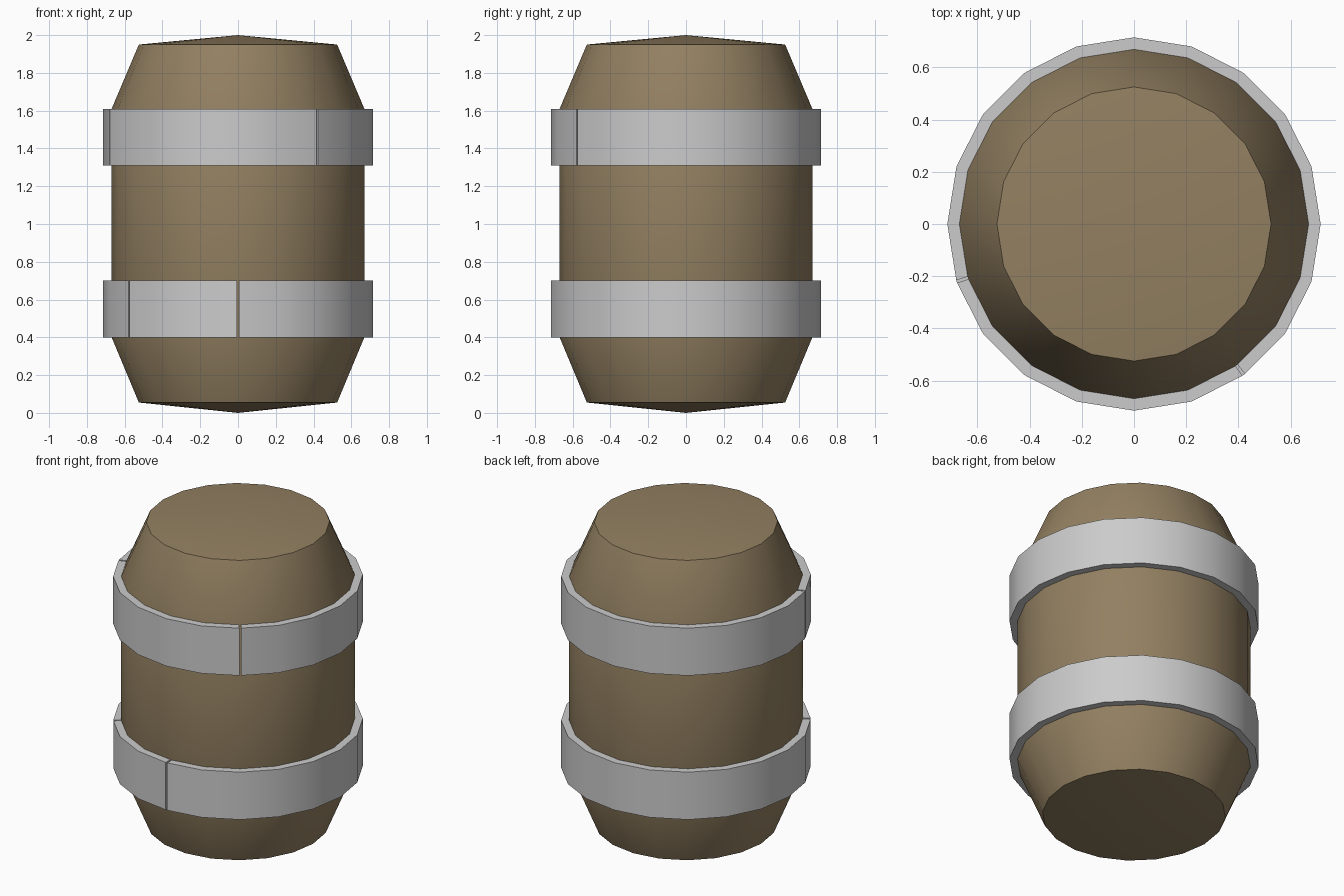
import bpy, bmesh, math
from mathutils import Vector

if "Cube" in bpy.data.objects:
    bpy.data.objects.remove(bpy.data.objects["Cube"])

SIDES = 20
STEP = 2 * math.pi / SIDES


def material(name, color):
    m = bpy.data.materials.new(name)
    m.diffuse_color = (*color, 1)
    m.use_nodes = True
    m.node_tree.nodes["Principled BSDF"].inputs["Base Color"].default_value = m.diffuse_color
    return m


def finish(name, bm, mat=None):
    bmesh.ops.recalc_face_normals(bm, faces=bm.faces)
    mesh = bpy.data.meshes.new(name)
    bm.to_mesh(mesh)
    bm.free()
    ob = bpy.data.objects.new(name, mesh)
    bpy.context.collection.objects.link(ob)
    if mat:
        mesh.materials.append(mat)
    bpy.ops.object.select_all(action='DESELECT')
    ob.select_set(True)
    bpy.context.view_layer.objects.active = ob
    bpy.ops.object.shade_smooth_by_angle(angle=math.radians(30))
    return ob


def corner(i, r):
    return Vector((r * math.cos(i * STEP), r * math.sin(i * STEP), 0))


# Barrel body: lathed profile with shallow conical ends
def barrel(profile, mat):
    bm = bmesh.new()
    verts = [bm.verts.new((r, 0, z)) for r, z in profile]
    edges = [bm.edges.new(p) for p in zip(verts, verts[1:])]
    bmesh.ops.spin(bm, geom=verts + edges, cent=(0, 0, 0), axis=(0, 0, 1),
                   angle=2 * math.pi, steps=SIDES)
    bmesh.ops.remove_doubles(bm, verts=bm.verts, dist=1e-4)
    finish("barrel_body", bm, mat)


# Hoop: arcs of rectangular section, with a narrow gap at each joint
def hoop(name, z0, z1, joints, r_in=0.668, r_out=0.715, gap=0.024):
    bm = bmesh.new()
    for a, b in zip(joints, joints[1:] + [joints[0] + SIDES]):
        rings = []
        for i in range(a, b + 1):
            pair = []
            for r in (r_in, r_out):
                p = corner(i, r)
                if i == a:
                    p = p.lerp(corner(i + 1, r), gap)
                elif i == b:
                    p = p.lerp(corner(i - 1, r), gap)
                pair.append(p)
            pi, po = pair
            rings.append([bm.verts.new((p.x, p.y, z)) for p, z in
                          ((pi, z0), (po, z0), (po, z1), (pi, z1))])
        for q, s in zip(rings, rings[1:]):
            for k in range(4):
                n = (k + 1) % 4
                bm.faces.new((q[k], q[n], s[n], s[k]))
        bm.faces.new(rings[0])
        bm.faces.new(rings[-1])
    finish(name, bm)


wood = material("wood", (0.29, 0.215, 0.12))
barrel([(0, 0), (0.525, 0.055), (0.669, 0.40), (0.669, 1.61),
        (0.525, 1.95), (0, 2.0)], wood)

# Joints are counted in 18 degree steps from +x
hoop("lower_hoop", 0.40, 0.70, [12, 15])
hoop("upper_hoop", 1.31, 1.61, [11, 17])
